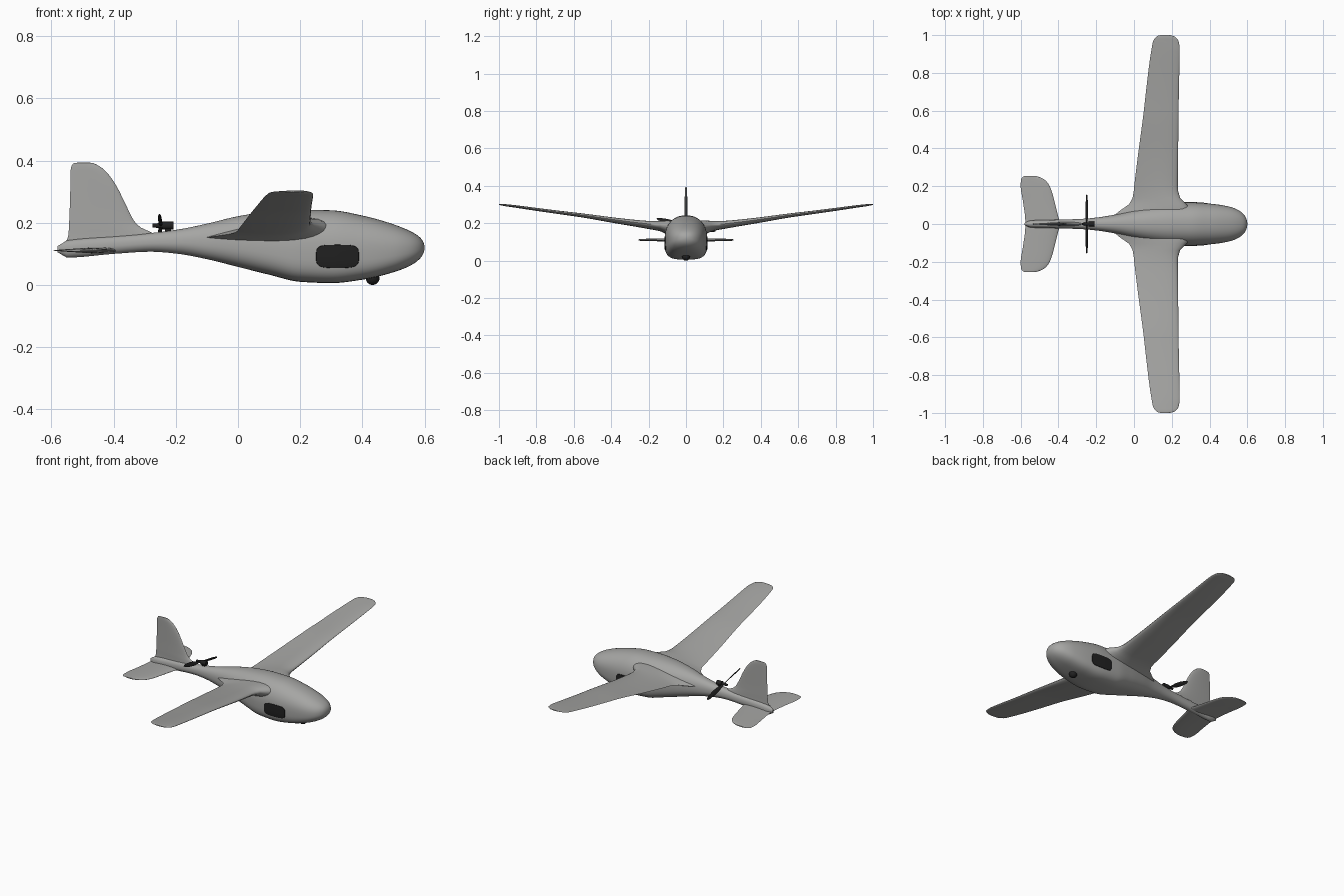
import bpy, bmesh, math
from mathutils import Vector, Matrix

if "Cube" in bpy.data.objects:
    bpy.data.objects.remove(bpy.data.objects["Cube"])


def material(name, rgb):
    m = bpy.data.materials.new(name)
    m.diffuse_color = (*rgb, 1)
    m.use_nodes = True
    m.node_tree.nodes["Principled BSDF"].inputs["Base Color"].default_value = m.diffuse_color
    return m


GREY = material("airframe grey", (0.38, 0.38, 0.37))
BLACK = material("dark black", (0.015, 0.015, 0.015))


def make(name, bm, mat):
    bmesh.ops.recalc_face_normals(bm, faces=bm.faces)
    me = bpy.data.meshes.new(name)
    bm.to_mesh(me)
    bm.free()
    me.materials.append(mat)
    ob = bpy.data.objects.new(name, me)
    bpy.context.collection.objects.link(ob)
    bpy.ops.object.select_all(action='DESELECT')
    ob.select_set(True)
    bpy.context.view_layer.objects.active = ob
    bpy.ops.object.shade_smooth_by_angle(angle=math.radians(45))
    return ob


def loft(name, rings, mat):
    bm = bmesh.new()
    vs = [[bm.verts.new(p) for p in r] for r in rings]
    n = len(rings[0])
    for a, b in zip(vs, vs[1:]):
        for i in range(n):
            j = (i + 1) % n
            bm.faces.new((a[i], a[j], b[j], b[i]))
    bm.faces.new(vs[0])
    bm.faces.new(vs[-1])
    return make(name, bm, mat)


def sample(table, pos):
    """Smooth monotone interpolation; the root spacing rounds off the tip (first row)."""
    tip = table[0][0]
    us = [math.sqrt(abs(tip - r[0])) for r in table]
    u = min(max(math.sqrt(abs(tip - pos)), 0), us[-1])
    i = max(k for k in range(len(us) - 1) if us[k] <= u)
    h = us[i + 1] - us[i]
    t = (u - us[i]) / h
    out = []
    for c in range(1, len(table[0])):
        d = [(table[k + 1][c] - table[k][c]) / (us[k + 1] - us[k]) for k in range(len(us) - 1)]

        def slope(k):
            if k == 0 or k == len(d):
                return d[min(k, len(d) - 1)]
            p = d[k - 1] * d[k]
            return 2 * p / (d[k - 1] + d[k]) if p > 0 else 0
        out.append((2*t**3 - 3*t*t + 1) * table[i][c] + (t**3 - 2*t*t + t) * h * slope(i)
                   + (3*t*t - 2*t**3) * table[i + 1][c] + (t**3 - t*t) * h * slope(i + 1))
    return out


def spread(table, count):
    tip, end = table[0][0], table[-1][0]
    return [tip + (end - tip) * (k / count) ** 2 for k in range(count + 1)]


def airfoil(back, front, thick, n=14):
    """Closed section as (x, offset) pairs."""
    def pt(k, sign):
        c = (1 - math.cos(math.pi * k / n)) / 2
        y = 5 * thick * (0.2969*c**0.5 - 0.126*c - 0.3516*c*c + 0.2843*c**3 - 0.1036*c**4)
        return front + (back - front) * c, sign * y
    return [pt(k, 1) for k in range(n, -1, -1)] + [pt(k, -1) for k in range(1, n)]


# Fuselage pod and tail boom: x, bottom, top, half width, lower squareness
BODY = [(0.60, .12, .12, 0, 2), (0.588, .088, .15, .042, 2.2), (0.55, .06, .175, .075, 2.5),
        (0.50, .041, .195, .093, 3), (0.40, .017, .223, .108, 3.5), (0.30, .006, .24, .114, 3.6),
        (0.20, .01, .242, .112, 3.4), (0.10, .033, .236, .098, 3), (0.0, .058, .221, .076, 2.6),
        (-0.1, .083, .197, .05, 2.3), (-0.2, .101, .177, .034, 2), (-0.28, .107, .167, .027, 2),
        (-0.40, .1, .157, .023, 2), (-0.55, .088, .143, .019, 2), (-0.575, .095, .133, .012, 2),
        (-0.58, .105, .125, .005, 2)]


def body_ring(x, count=48):
    bot, top, w, n = sample(BODY, x)
    zc = bot + 0.45 * (top - bot)
    ring = []
    for k in range(count):
        a = 2 * math.pi * k / count
        c, s = math.cos(a), math.sin(a)
        e, h = (2.3, top - zc) if s >= 0 else (n, zc - bot)
        ring.append((x, w * math.copysign(abs(c) ** (2 / e), c),
                     zc + h * math.copysign(abs(s) ** (2 / e), s)))
    return ring


def body_side(x, z):
    bot, top, w, n = sample(BODY, x)
    zc = bot + 0.45 * (top - bot)
    e, h = (2.3, top - zc) if z >= zc else (n, zc - bot)
    return w * max(0, 1 - abs((z - zc) / h) ** e) ** (1 / e)


stations = spread(BODY, 80)
stations[0] = 0.59995
loft("fuselage", [body_ring(x) for x in stations], GREY)

# Wing with filleted root: y, trailing x, leading x, height, thickness, trailing drop
WING = [(1.0, .145, .185, .301, .004, 0), (.99, .117, .218, .3, .008, 0), (.97, .102, .235, .297, .011, 0),
        (.92, .092, .242, .291, .013, .002), (.6, .052, .236, .248, .02, .006),
        (.3, .013, .233, .204, .033, .014), (.2, .001, .232, .191, .041, .018),
        (.16, -.003, .236, .187, .047, .02), (.13, -.01, .25, .184, .056, .022),
        (.10, -.03, .282, .178, .074, .022), (.06, -.09, .31, .17, .09, .022),
        (0, -.15, .32, .16, .1, .02)]


def wing_ring(y, side):
    back, front, z, t, drop = sample(WING, y)
    return [(x, side * y, z + o - drop * (front - x) / (front - back) + drop * .3)
            for x, o in airfoil(back, front, t)]


ys = spread(WING, 56)
loft("wing", [wing_ring(y, -1) for y in ys] + [wing_ring(y, 1) for y in ys[-2::-1]], GREY)

# Tailplane: y, trailing x, leading x, thickness
TAIL = [(.255, -.57, -.535, .004), (.25, -.588, -.505, .008), (.23, -.599, -.468, .011),
        (.2, -.6, -.446, .013), (.1, -.585, -.416, .016), (.03, -.576, -.398, .019), (0, -.575, -.385, .02)]


def tail_ring(y, side):
    back, front, t = sample(TAIL, y)
    return [(x, side * y, .111 + o) for x, o in airfoil(back, front, t)]


ys = spread(TAIL, 24)
loft("tailplane", [tail_ring(y, -1) for y in ys] + [tail_ring(y, 1) for y in ys[-2::-1]], GREY)

# Vertical fin: z, trailing x, leading x, thickness
FIN = [(.393, -.518, -.475, .006), (.388, -.532, -.457, .009), (.37, -.538, -.43, .012),
       (.32, -.539, -.392, .014), (.25, -.541, -.357, .015), (.2, -.543, -.33, .017),
       (.18, -.544, -.305, .019), (.165, -.545, -.268, .02), (.15, -.548, -.25, .022), (.12, -.572, -.24, .022)]
fin = []
for z in spread(FIN, 40):
    back, front, t = sample(FIN, z)
    fin.append([(x, o, z) for x, o in airfoil(back, front, t)])
loft("fin", fin, GREY)

# Side windows: thin rounded plates following the fuselage skin
for side, label in ((-1, "right"), (1, "left")):
    bm = bmesh.new()
    rings = []
    for r, lift in ((.02, .002), (.3, .002), (.6, .002), (.8, .002), (.97, .002), (1, -.003)):
        ring = []
        for k in range(48):
            a = 2 * math.pi * k / 48
            c, s = math.cos(a), math.sin(a)
            x = .32 + .07 * r * math.copysign(abs(c) ** .5, c)
            z = .092 + .038 * r * math.copysign(abs(s) ** .5, s)
            ring.append(bm.verts.new((x, side * (body_side(x, z) + lift), z)))
        rings.append(ring)
    bm.faces.new(rings[0])
    for a, b in zip(rings, rings[1:]):
        for k in range(48):
            j = (k + 1) % 48
            bm.faces.new((a[k], a[j], b[j], b[k]))
    make(label + "_window", bm, BLACK)

# Belly camera ball
bm = bmesh.new()
bmesh.ops.create_uvsphere(bm, u_segments=24, v_segments=16, radius=.022,
                          matrix=Matrix.Translation((.433, 0, .022)))
make("camera_ball", bm, BLACK)


# Motor, shaft hub and mount
def rod(name, x0, x1, r0, r1, z=.191):
    rings = [[(x, r * math.cos(k * math.pi / 12), z + r * math.sin(k * math.pi / 12))
              for k in range(24)] for x, r in ((x0, r0), (x1, r1))]
    loft(name, rings, BLACK)


rod("motor", -.242, -.208, .013, .013)
rod("propeller_hub", -.275, -.242, .006, .009)
bm = bmesh.new()
bmesh.ops.create_cube(bm, size=1, matrix=Matrix.Translation((-.225, 0, .175)) @ Matrix.Diagonal((.02, .012, .03, 1)))
make("motor_mount", bm, BLACK)

# Two twisted propeller blades: radius, chord, pitch in degrees
BLADE = [(0, .010, 60), (.025, .013, 52), (.06, .024, 40), (.1, .025, 32), (.14, .019, 27), (.155, .012, 25), (.16, .004, 25)]
for turn, label in ((180 - 12, "right"), (-12, "left")):
    spin = Matrix.Rotation(math.radians(turn), 3, 'X')
    rings = []
    for r, chord, pitch in BLADE:
        p = math.radians(pitch)
        ring = []
        for k in range(12):
            a = k * math.pi / 6
            u, v = chord / 2 * math.cos(a), .002 * math.sin(a)
            q = Vector((u * math.sin(p) + v * math.cos(p), r, u * math.cos(p) - v * math.sin(p)))
            ring.append(spin @ q + Vector((-.25, 0, .191)))
        rings.append(ring)
    loft("propeller_blade_" + label, rings, BLACK)
